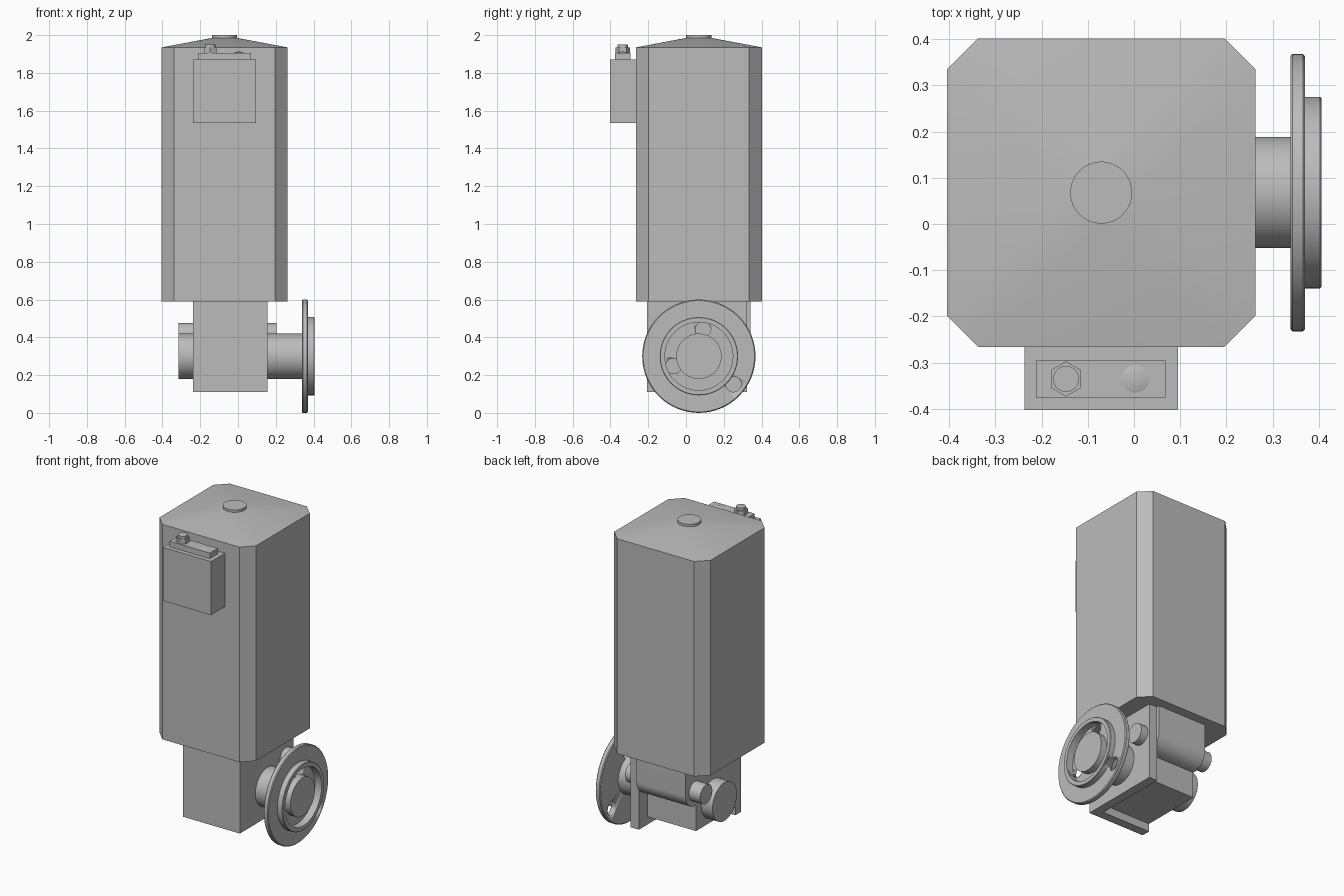
import bpy, bmesh, math
from mathutils import Vector, Matrix

start = bpy.data.objects.get("Cube")
if start:
    bpy.data.objects.remove(start, do_unlink=True)

grey = bpy.data.materials.new("painted grey metal")
grey.use_nodes = True
colour = (0.5, 0.5, 0.5, 1)
grey.diffuse_color = colour
grey.node_tree.nodes["Principled BSDF"].inputs["Base Color"].default_value = colour

AXIS_Y, AXIS_Z = 0.068, 0.3      # output shaft line
MOTOR_Y, MOTOR_Z = 0.25, 0.415   # rear motor line


def finish(name, bm, smooth=True):
    bmesh.ops.recalc_face_normals(bm, faces=bm.faces)
    mesh = bpy.data.meshes.new(name)
    bm.to_mesh(mesh)
    bm.free()
    obj = bpy.data.objects.new(name, mesh)
    bpy.context.collection.objects.link(obj)
    mesh.materials.append(grey)
    if smooth:
        bpy.ops.object.select_all(action="DESELECT")
        obj.select_set(True)
        bpy.context.view_layer.objects.active = obj
        bpy.ops.object.shade_smooth_by_angle(angle=math.radians(30))
    return obj


def box(name, x, y, z):
    bm = bmesh.new()
    bmesh.ops.create_cube(bm, size=1)
    for v in bm.verts:
        v.co = [lo + (c + 0.5) * (hi - lo) for c, (lo, hi) in zip(v.co, (x, y, z))]
    return finish(name, bm, False)


def prism(name, points, offset):
    bm = bmesh.new()
    face = bm.faces.new([bm.verts.new(p) for p in points])
    ext = bmesh.ops.extrude_face_region(bm, geom=[face])
    moved = [g for g in ext["geom"] if isinstance(g, bmesh.types.BMVert)]
    bmesh.ops.translate(bm, verts=moved, vec=offset)
    if not any(f is face for f in bm.faces):
        bm.faces.new([v for v in bm.verts if v not in moved])
    return finish(name, bm)


def rod(name, axis, start, end, centre, r1, r2=None, sides=48):
    """Cylinder or cone along x or z; centre gives the other two coordinates."""
    bm = bmesh.new()
    bmesh.ops.create_cone(bm, cap_ends=True, segments=sides, radius1=r1,
                          radius2=r1 if r2 is None else r2, depth=end - start)
    mid = (start + end) / 2
    if axis == "x":
        bmesh.ops.rotate(bm, verts=bm.verts, matrix=Matrix.Rotation(math.pi / 2, 3, "Y"))
        place = Vector((mid, *centre))
    else:
        place = Vector((*centre, mid))
    bmesh.ops.translate(bm, verts=bm.verts, vec=place)
    return finish(name, bm)


# Tall chamfered housing
CX, CY, HALF, FLAT = -0.071, 0.068, 0.3335, 0.2665
outline = []
for k in range(4):
    turn = Matrix.Rotation(k * math.pi / 2, 3, "Z")
    outline += [turn @ Vector((HALF, -FLAT, 0)), turn @ Vector((HALF, FLAT, 0))]
outline = [p + Vector((CX, CY, 0.59)) for p in outline]
prism("housing", outline, (0, 0, 1.345))

# Shallow roof blending from the octagon to the round cap
bm = bmesh.new()
for p in outline:
    bm.verts.new((p.x, p.y, 1.935))
for k in range(48):
    a = k * math.tau / 48
    bm.verts.new((CX + 0.067 * math.cos(a), CY + 0.067 * math.sin(a), 1.985))
bmesh.ops.convex_hull(bm, input=bm.verts)
finish("roof", bm)
rod("roof_cap", "z", 1.98, 2.0, (CX, CY), 0.067)

# Terminal box with its lid, gland and button
box("terminal_box", (-0.237, 0.095), (-0.402, -0.26), (1.535, 1.87))
box("terminal_lid", (-0.212, 0.068), (-0.375, -0.295), (1.868, 1.905))
rod("gland_nut", "z", 1.9, 1.935, (-0.147, -0.335), 0.038, sides=6)
rod("gland_stem", "z", 1.93, 1.95, (-0.147, -0.335), 0.028)
rod("lid_button", "z", 1.904, 1.915, (0.003, -0.335), 0.033, 0.0)

# Gearbox block with its front and side mounting plates
box("gearbox", (-0.237, 0.11), (-0.16, 0.24), (0.16, 0.592))
box("front_plate", (-0.237, 0.157), (-0.206, -0.15), (0.11, 0.592))
box("side_plate", (0.1, 0.157), (-0.206, 0.323), (0.11, 0.592))

# Rear motor case, rounded underneath, with a short shaft at each end
R = 0.092
case = [Vector((-0.237, MOTOR_Y - R, 0.592))]
for k in range(25):
    a = math.pi + k * math.pi / 24
    case.append(Vector((-0.237, MOTOR_Y + R * math.cos(a), MOTOR_Z + R * math.sin(a))))
case.append(Vector((-0.237, MOTOR_Y + R, 0.592)))
prism("motor_case", case, (0.34, 0, 0))
rod("motor_shaft", "x", -0.315, 0.205, (MOTOR_Y, MOTOR_Z), 0.06)

# Main output shaft through the gearbox
rod("output_shaft", "x", -0.315, 0.4, (AXIS_Y, AXIS_Z), 0.12, sides=64)

# Flange turned from a radial profile: disc, raised rim and recess
profile = [(0, 0.338), (0.295, 0.338), (0.3, 0.343), (0.3, 0.365), (0.295, 0.37),
           (0.207, 0.37), (0.207, 0.402), (0.204, 0.405), (0.18, 0.405),
           (0.18, 0.36), (0, 0.36)]
bm = bmesh.new()
verts = [bm.verts.new((x, AXIS_Y + r, AXIS_Z)) for r, x in profile]
edges = [bm.edges.new(pair) for pair in zip(verts, verts[1:])]
bmesh.ops.spin(bm, geom=verts + edges, cent=(0, AXIS_Y, AXIS_Z), axis=(1, 0, 0),
               angle=math.tau, steps=64, use_duplicate=False)
bmesh.ops.remove_doubles(bm, verts=bm.verts, dist=0.0001)
flange = finish("flange", bm)

# Bolt holes
for angle, radius in ((-39, 0.235), (81, 0.144), (201, 0.144)):
    a = math.radians(angle)
    cutter = rod("hole_cutter", "x", 0.3, 0.39,
                 (AXIS_Y + radius * math.cos(a), AXIS_Z + radius * math.sin(a)), 0.041, sides=24)
    cutter.hide_render = True
    cutter.hide_viewport = True
    cut = flange.modifiers.new("hole", "BOOLEAN")
    cut.operation = "DIFFERENCE"
    cut.solver = "EXACT"
    cut.object = cutter
